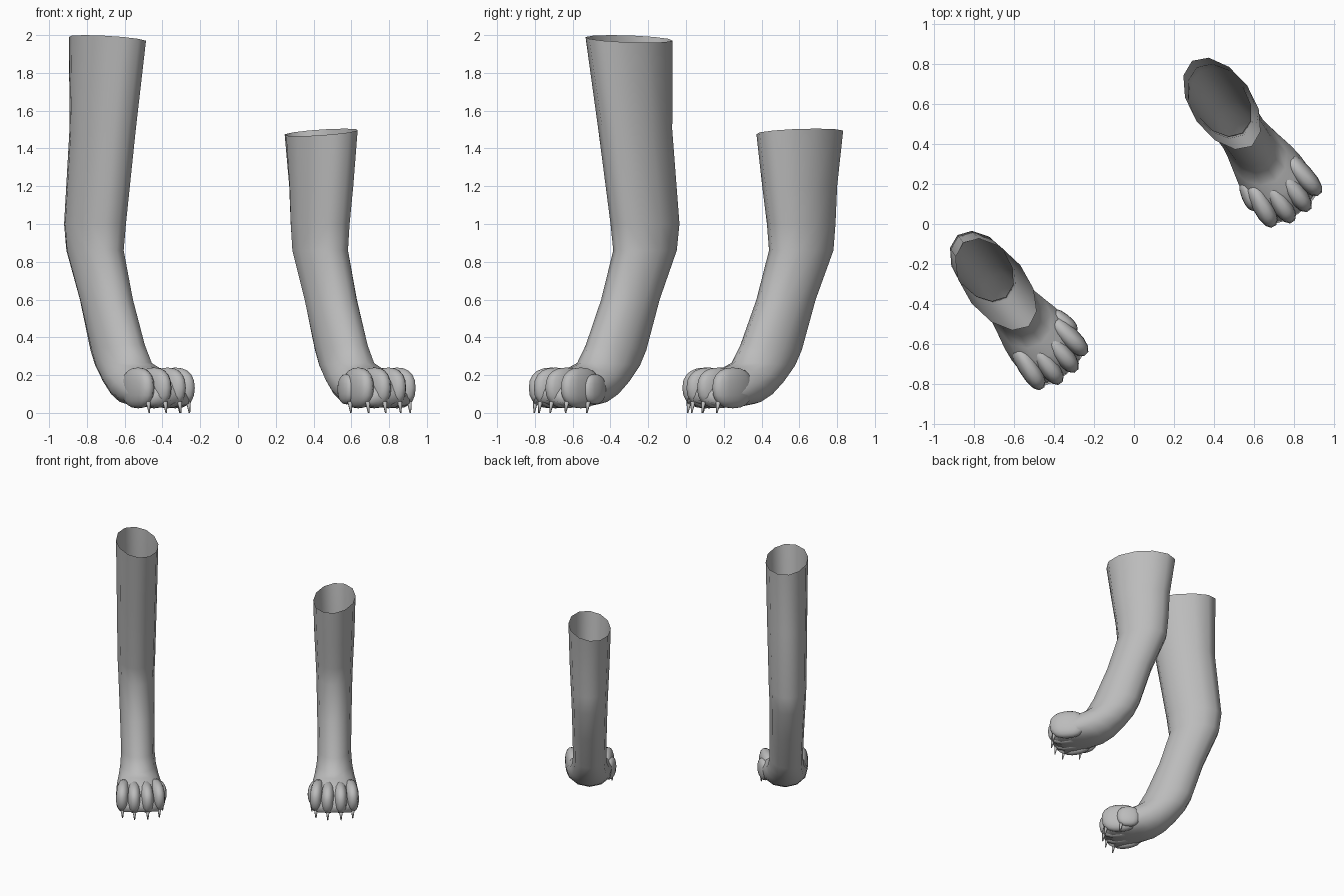
import bpy, bmesh, math
from mathutils import Matrix, Vector

if "Cube" in bpy.data.objects:
    bpy.data.objects.remove(bpy.data.objects["Cube"])

grey = bpy.data.materials.new("warm_grey")
grey.diffuse_color = (0.5, 0.5, 0.5, 1)
grey.use_nodes = True
grey.node_tree.nodes["Principled BSDF"].inputs["Base Color"].default_value = grey.diffuse_color

SIDES = 12

# Rings in the leg plane: front s, front z, back s, back z, half width
LOWER = [
    (.187, .86, -.187, .86, .132), (.268, .60, -.072, .60, .126),
    (.375, .36, .015, .33, .122), (.43, .265, .06, .25, .130),
    (.48, .245, .14, .16, .145), (.55, .235, .22, .09, .163),
    (.61, .205, .30, .048, .172), (.65, .16, .40, .032, .172),
    (.672, .11, .50, .028, .160), (.68, .065, .59, .028, .135)]
UPPER_TALL = [
    (.375, 1.98, -.16, 1.98, .155), (.286, 1.5, -.155, 1.5, .147),
    (.205, 1.0, -.205, 1.0, .138)]
UPPER_SHORT = [
    (.27, 1.485, -.252, 1.485, .155), (.23, 1.2, -.21, 1.2, .147),
    (.20, 1.0, -.20, 1.0, .138)]


def finish(bm, name, place):
    bmesh.ops.recalc_face_normals(bm, faces=bm.faces)
    bm.transform(place)
    if place.determinant() < 0:
        bmesh.ops.reverse_faces(bm, faces=bm.faces)
    me = bpy.data.meshes.new(name)
    bm.to_mesh(me)
    bm.free()
    me.materials.append(grey)
    for p in me.polygons:
        p.use_smooth = True
    ob = bpy.data.objects.new(name, me)
    bpy.context.collection.objects.link(ob)


def limb(name, rings, place):
    # Open tube from the slanted top rim down to the closed paw
    bm = bmesh.new()
    loops = []
    for i, (sf, zf, sb, zb, w) in enumerate(rings):
        loop = []
        for k in range(SIDES):
            a = 2 * math.pi * k / SIDES
            c, sn = math.cos(a), math.sin(a)
            t = .5 + .5 * c
            z = zb + (zf - zb) * t - (.02 * sn if i == 0 else 0)
            loop.append(bm.verts.new((sb + (sf - sb) * t, w * sn, z)))
        loops.append(loop)
    for a, b in zip(loops, loops[1:]):
        for k in range(SIDES):
            j = (k + 1) % SIDES
            bm.faces.new((a[k], a[j], b[j], b[k]))
    bm.faces.new(loops[-1])
    finish(bm, name, place)


def toe(name, centre, radii, yaw, place):
    bm = bmesh.new()
    bmesh.ops.create_uvsphere(bm, u_segments=14, v_segments=10, radius=1)
    # Squarer than a ball, flat on the sole
    for v in bm.verts:
        v.co = Vector([math.copysign(abs(c) ** .85, c) for c in v.co])
    bm.transform(Matrix.Translation(centre) @ Matrix.Rotation(yaw, 4, 'Z')
                 @ Matrix.Diagonal((*radii, 1)))
    finish(bm, name, place)


def claw(name, s, l, place):
    bm = bmesh.new()
    bmesh.ops.create_cone(bm, cap_ends=True, segments=8, radius1=.004,
                          radius2=.013, depth=.06)
    bm.transform(Matrix.Translation((s, l, .03)) @ Matrix.Rotation(-.15, 4, 'Y'))
    finish(bm, name, place)


def leg(prefix, upper, origin, heading, mirror):
    place = (Matrix.Translation((*origin, 0))
             @ Matrix.Rotation(math.radians(heading), 4, 'Z')
             @ Matrix.Diagonal((1, mirror, 1, 1)))
    limb(prefix + "_leg", upper + LOWER, place)
    # Four toes with claws
    for i, (s, l, yaw) in enumerate([(.53, -.125, -.12), (.565, -.045, -.04),
                                     (.565, .045, .04), (.53, .125, .12)]):
        toe(f"{prefix}_toe_{i + 1}", (s, l, .132), (.135, .052, .108), yaw, place)
        claw(f"{prefix}_claw_{i + 1}", s + .105, l * 1.08, place)
    # Inner side toe
    toe(prefix + "_side_toe", (.46, .15, .125), (.085, .04, .08), .25, place)
    claw(prefix + "_side_claw", .515, .165, place)


leg("tall", UPPER_TALL, (-.757, -.217), -52, 1)
leg("short", UPPER_SHORT, (.435, .61), -55, -1)
